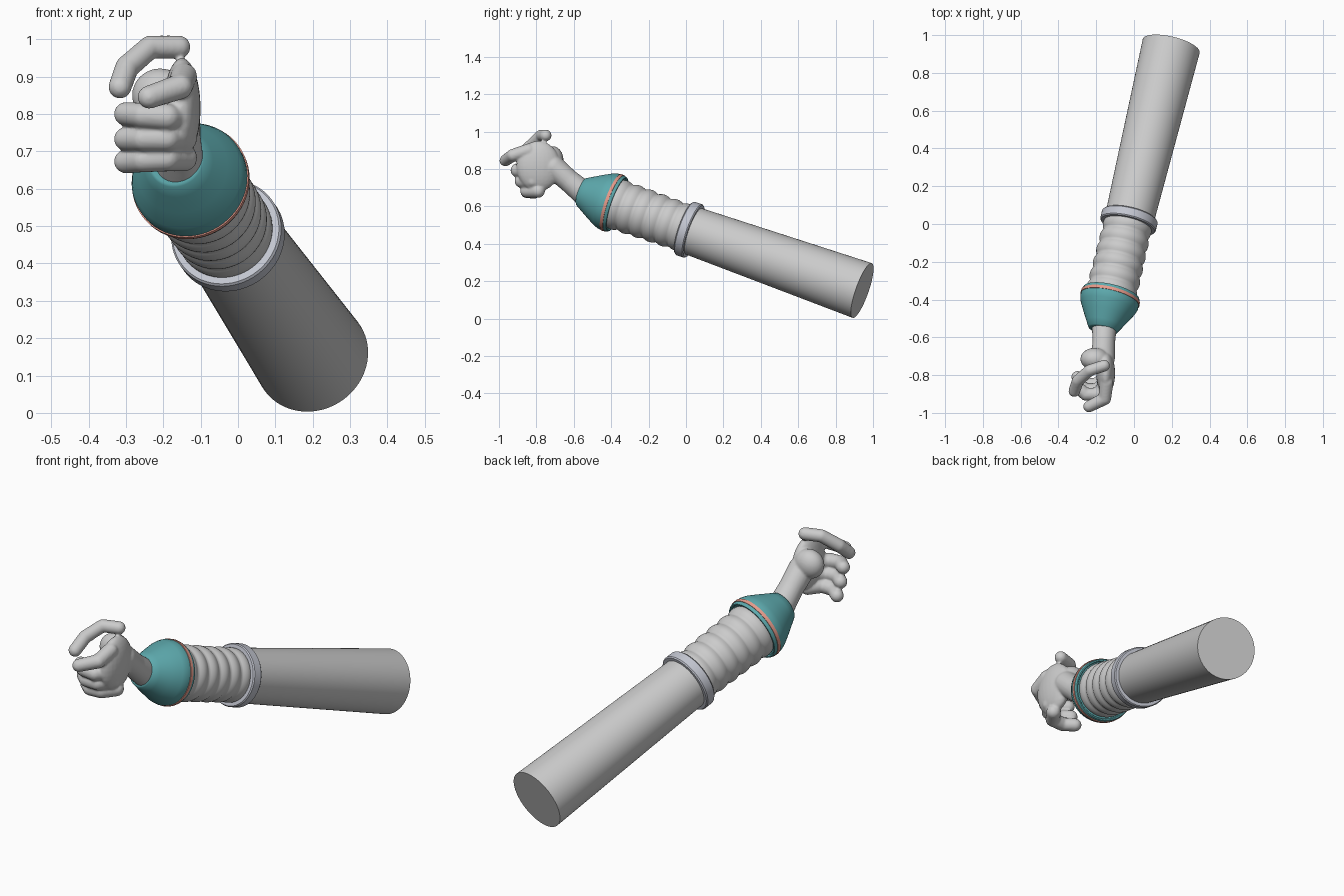
import bpy, bmesh, math
from mathutils import Vector, Matrix

if "Cube" in bpy.data.objects:
    bpy.data.objects.remove(bpy.data.objects["Cube"])

START = Vector((0.197, 0.942, 0.15))            # centre of the open upper-arm end
AXIS = Vector((-0.224, -0.925, 0.325)).normalized()
ROT = AXIS.to_track_quat('Z', 'Y').to_matrix().to_4x4()
SEG = 64


def material(name, rgb):
    m = bpy.data.materials.new(name)
    m.diffuse_color = (*rgb, 1)
    m.use_nodes = True
    m.node_tree.nodes["Principled BSDF"].inputs["Base Color"].default_value = m.diffuse_color
    return m


def finish(bm, name, mat=None, angle=35):
    bmesh.ops.recalc_face_normals(bm, faces=bm.faces)
    me = bpy.data.meshes.new(name)
    bm.to_mesh(me)
    bm.free()
    ob = bpy.data.objects.new(name, me)
    bpy.context.collection.objects.link(ob)
    if mat:
        me.materials.append(mat)
    bpy.ops.object.select_all(action='DESELECT')
    ob.select_set(True)
    bpy.context.view_layer.objects.active = ob
    bpy.ops.object.shade_smooth_by_angle(angle=math.radians(angle))
    return ob


def lathe(name, profile, mat=None, angle=35):
    """Revolve (distance, radius) points around the arm axis, with both ends capped."""
    bm = bmesh.new()
    rings = []
    for s, r in profile:
        rings.append([bm.verts.new((r * math.cos(a), r * math.sin(a), s))
                      for a in (2 * math.pi * i / SEG for i in range(SEG))])
    for a, b in zip(rings, rings[1:]):
        for i in range(SEG):
            j = (i + 1) % SEG
            bm.faces.new((a[i], a[j], b[j], b[i]))
    bm.faces.new(rings[0])
    bm.faces.new(rings[-1])
    bm.transform(Matrix.Translation(START) @ ROT)
    return finish(bm, name, mat, angle)


def ball(bm, centre, radii):
    m = Matrix.Translation(centre) @ Matrix.Diagonal((*radii, 1))
    bmesh.ops.create_uvsphere(bm, u_segments=24, v_segments=16, radius=1, matrix=m)


def limb(bm, points):
    """Chain of rounded tapered segments through (x, y, z, radius) points."""
    for p, q in zip(points, points[1:]):
        a, b = Vector(p[:3]), Vector(q[:3])
        m = Matrix.Translation((a + b) / 2) @ (b - a).to_track_quat('Z', 'Y').to_matrix().to_4x4()
        bmesh.ops.create_cone(bm, cap_ends=True, segments=24, radius1=p[3], radius2=q[3],
                              depth=(b - a).length, matrix=m)
    for p in points:
        ball(bm, p[:3], (p[3],) * 3)


teal = material("teal", (0.11, 0.40, 0.42))
salmon = material("salmon", (0.80, 0.33, 0.26))
steel = material("steel", (0.55, 0.57, 0.64))

# Upper arm sleeve and elbow ring
lathe("upper_sleeve", [(0, 0.155), (1.0, 0.130)])
lathe("elbow_ring", [(0.978, 0.130), (0.978, 0.146), (0.984, 0.151),
                     (1.026, 0.151), (1.032, 0.146), (1.032, 0.120)], steel)

# Ribbed bellows
ribs, steps = 6, 8
bellows = []
for i in range(ribs * steps + 1):
    t = i / (ribs * steps)
    bellows.append((1.01 + 0.44 * t,
                    0.119 + 0.008 * t + 0.011 * abs(math.sin(math.pi * ribs * t))))
lathe("bellows", bellows, angle=50)

# Flared cuff with a coloured stripe
lathe("cuff", [(1.436, 0.120), (1.432, 0.142), (1.424, 0.146), (1.424, 0.152), (1.432, 0.156),
               (1.475, 0.157), (1.50, 0.149), (1.55, 0.123), (1.60, 0.095),
               (1.632, 0.077), (1.636, 0.070)], teal, 50)
lathe("cuff_stripe", [(1.441, 0.150), (1.441, 0.159), (1.458, 0.160), (1.458, 0.150)], salmon)

# Hand: overlapping volumes fused into one smooth skin
bm = bmesh.new()
limb(bm, [(-0.157, -0.54, 0.665, 0.066), (-0.160, -0.63, 0.74, 0.060),
          (-0.165, -0.71, 0.81, 0.064)])                                  # wrist
ball(bm, (-0.150, -0.79, 0.815), (0.050, 0.117, 0.135))                   # palm
ball(bm, (-0.208, -0.715, 0.850), (0.076, 0.060, 0.072))                  # thumb heel
limb(bm, [(-0.158, -0.750, 0.979, 0.031), (-0.235, -0.775, 0.979, 0.031),
          (-0.297, -0.830, 0.925, 0.032), (-0.316, -0.885, 0.872, 0.031)])  # thumb
limb(bm, [(-0.145, -0.84, 0.90, 0.036), (-0.155, -0.925, 0.873, 0.034),
          (-0.238, -0.966, 0.845, 0.031)])                                # index finger
for y, z, tip in ((-0.902, 0.792, 0.800), (-0.880, 0.735, 0.733), (-0.850, 0.682, 0.673)):
    limb(bm, [(-0.145, y + 0.06, z, 0.036), (-0.190, y, z, 0.036),
              (-0.255, y, (z + tip) / 2, 0.034), (-0.300, y + 0.04, tip, 0.032)])  # curled fingers
hand = finish(bm, "hand")
remesh = hand.modifiers.new("fuse", 'REMESH')
remesh.mode = 'VOXEL'
remesh.voxel_size = 0.006
remesh.use_smooth_shade = True
smooth = hand.modifiers.new("soften", 'SMOOTH')
smooth.factor = 0.5
smooth.iterations = 5
